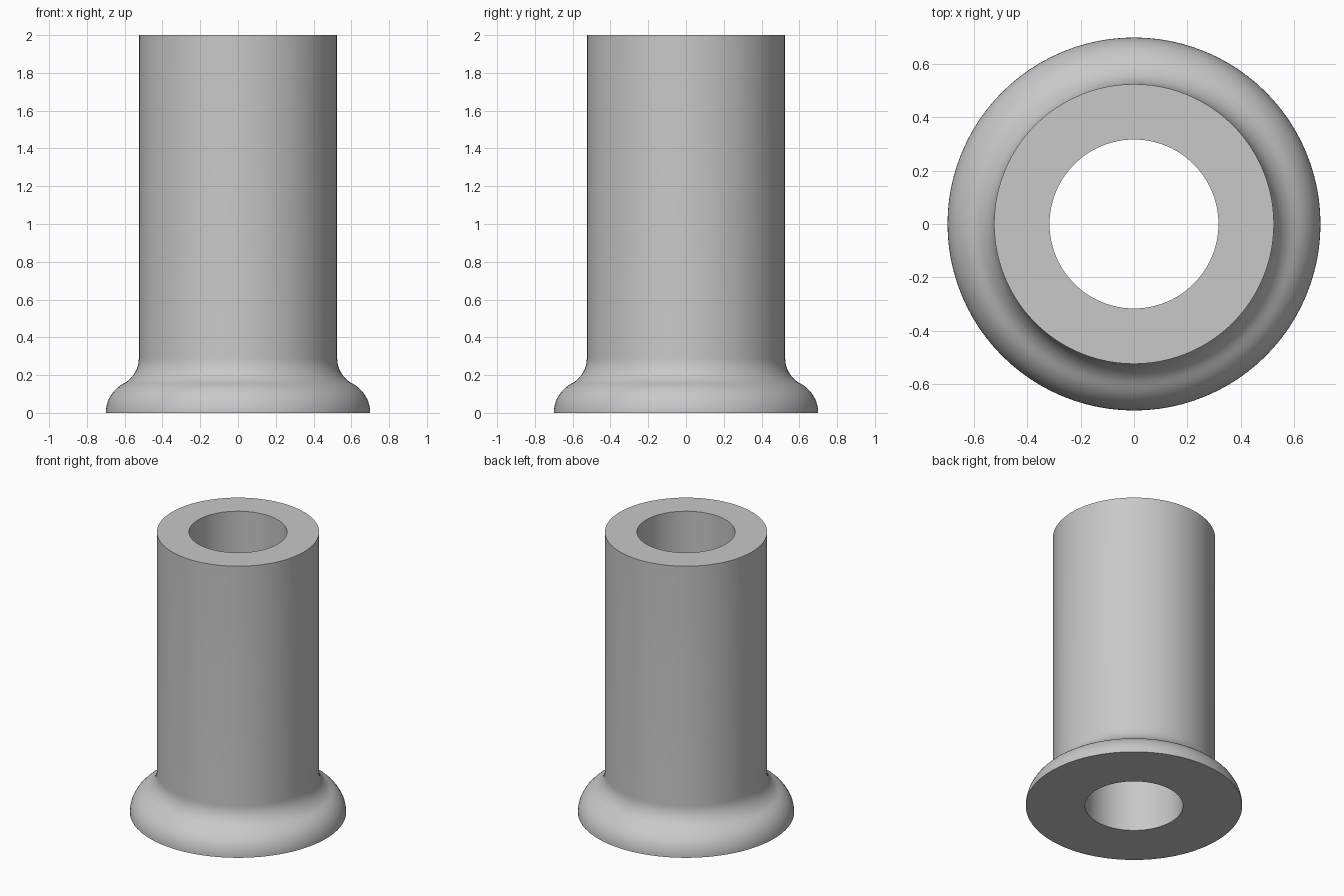
import bpy, bmesh
from math import sin, cos, radians, pi

cube = bpy.data.objects.get("Cube")
if cube:
    bpy.data.objects.remove(cube, do_unlink=True)

SEGMENTS = 96
BORE, TUBE, HEIGHT = 0.317, 0.525, 2.0
BEAD, FILLET, FILLET_Z = 0.175, 0.153, 0.29


def arc(cx, cz, r, start, end, steps):
    """Points along a circular arc, angles in degrees."""
    angles = [radians(start + (end - start) * i / steps) for i in range(steps + 1)]
    return [(cx + r * cos(a), cz + r * sin(a)) for a in angles]


# Plain grey material
grey = bpy.data.materials.new("light grey")
grey.use_nodes = True
colour = (0.58, 0.58, 0.58, 1)
grey.diffuse_color = colour
grey.node_tree.nodes["Principled BSDF"].inputs["Base Color"].default_value = colour

# Closed section: rounded foot, tangent fillet, straight tube, bore
profile = arc(TUBE, 0, BEAD, 0, 62.2, 10)
profile += arc(TUBE + FILLET, FILLET_Z, FILLET, 242.2, 180, 10)[1:]
profile += [(TUBE, HEIGHT), (BORE, HEIGHT), (BORE, 0)]

# Revolve the section around the vertical axis
bm = bmesh.new()
rings = [[bm.verts.new((r * cos(2 * pi * i / SEGMENTS), r * sin(2 * pi * i / SEGMENTS), z))
          for i in range(SEGMENTS)] for r, z in profile]
for low, high in zip(rings, rings[1:] + rings[:1]):
    for i in range(SEGMENTS):
        j = (i + 1) % SEGMENTS
        bm.faces.new((low[i], low[j], high[j], high[i]))
bmesh.ops.recalc_face_normals(bm, faces=bm.faces)
mesh = bpy.data.meshes.new("flanged_bushing")
bm.to_mesh(mesh)
bm.free()
mesh.materials.append(grey)

bushing = bpy.data.objects.new("flanged_bushing", mesh)
bpy.context.collection.objects.link(bushing)
bpy.ops.object.select_all(action='DESELECT')
bushing.select_set(True)
bpy.context.view_layer.objects.active = bushing
bpy.ops.object.shade_smooth_by_angle(angle=radians(35))
